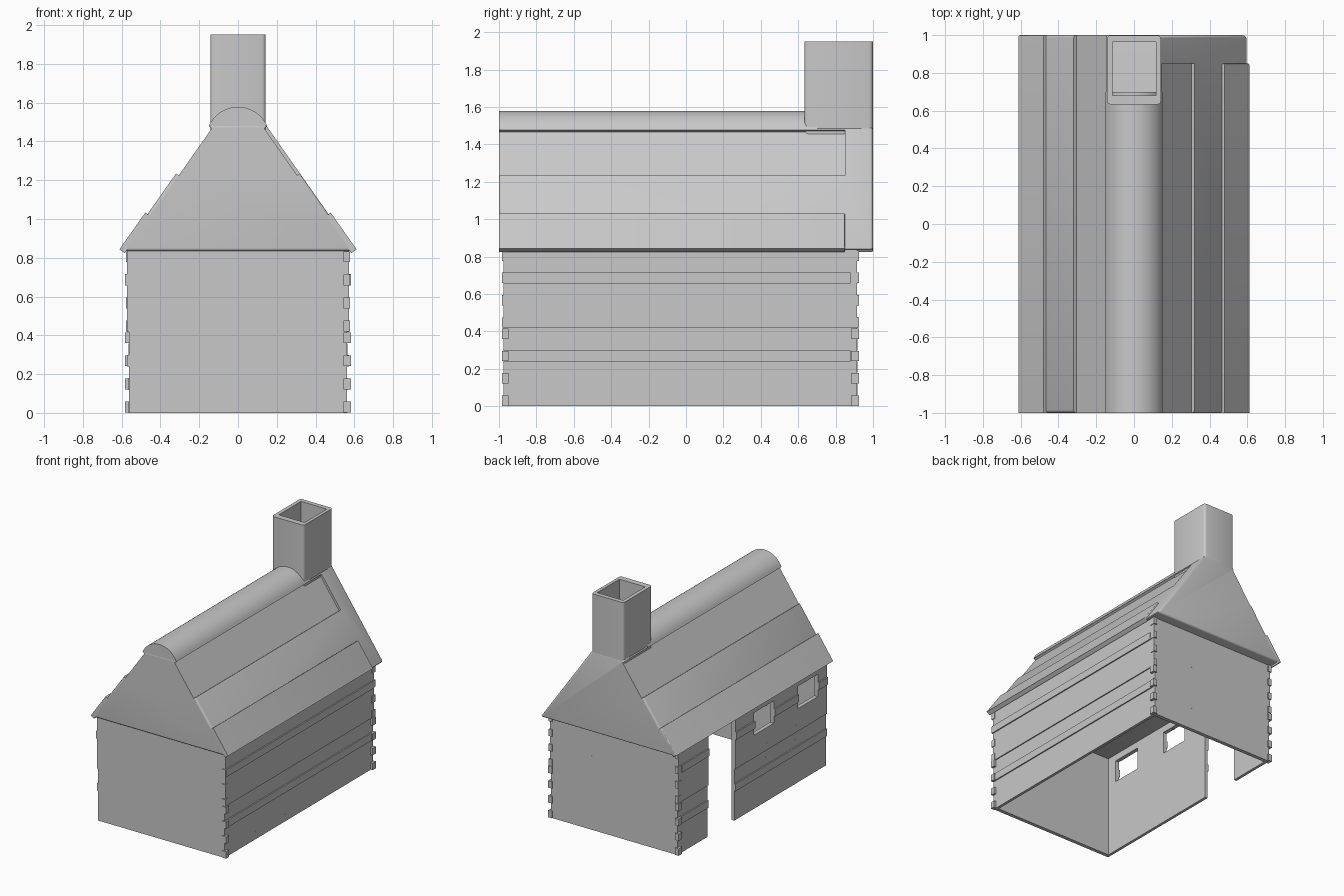
import bpy, bmesh, math
from mathutils import Vector

cube = bpy.data.objects.get("Cube")
if cube:
    bpy.data.objects.remove(cube)

grey = bpy.data.materials.new("light_grey")
grey.use_nodes = True
tone = (0.58, 0.58, 0.58, 1)
grey.diffuse_color = tone
for node in grey.node_tree.nodes:
    if node.type == 'BSDF_PRINCIPLED':
        node.inputs["Base Color"].default_value = tone
        node.inputs["Roughness"].default_value = 0.7


def prism(name, profile, y0, y1):
    """Extrude an (x, z) profile along y."""
    bm = bmesh.new()
    face = bm.faces.new([bm.verts.new((x, y0, z)) for x, z in profile])
    out = bmesh.ops.extrude_face_region(bm, geom=[face])
    verts = [g for g in out["geom"] if isinstance(g, bmesh.types.BMVert)]
    bmesh.ops.translate(bm, verts=verts, vec=(0, y1 - y0, 0))
    bmesh.ops.recalc_face_normals(bm, faces=bm.faces)
    mesh = bpy.data.meshes.new(name)
    bm.to_mesh(mesh)
    bm.free()
    mesh.materials.append(grey)
    obj = bpy.data.objects.new(name, mesh)
    bpy.context.collection.objects.link(obj)
    return obj


def box(name, x0, x1, y0, y1, z0, z1):
    x0, x1 = sorted((x0, x1))
    return prism(name, [(x0, z0), (x1, z0), (x1, z1), (x0, z1)], y0, y1)


def activate(obj):
    bpy.ops.object.select_all(action='DESELECT')
    bpy.context.view_layer.objects.active = obj
    obj.select_set(True)


def cut(obj, cutter):
    """Subtract the cutter and throw it away."""
    mod = obj.modifiers.new("cut", 'BOOLEAN')
    mod.operation = 'DIFFERENCE'
    mod.solver = 'EXACT'
    mod.object = cutter
    activate(obj)
    bpy.ops.object.modifier_apply(modifier=mod.name)
    bpy.data.objects.remove(cutter)


def round_edges(obj, width, wanted):
    bm = bmesh.new()
    bm.from_mesh(obj.data)
    edges = [e for e in bm.edges if wanted(e)]
    bmesh.ops.bevel(bm, geom=edges, offset=width, segments=3, profile=0.5, affect='EDGES')
    bm.to_mesh(obj.data)
    bm.free()


def smooth(obj):
    activate(obj)
    bpy.ops.object.shade_smooth_by_angle(angle=math.radians(40))


# Main measures
EAVE = 0.835
FRONT, BACK = -0.975, 0.915
COURSE = EAVE / 14
THICK = 0.03
TAB_ROWS = (0, 2, 4, 6, 7, 9, 11, 13)

# Roof block with rounded gable edges
foot, head = Vector((0.6, EAVE)), Vector((0.14, 1.49))
roof = prism("roof", [(-foot.x, foot.y), foot, head, (-head.x, head.y)], -1, 1)
round_edges(roof, 0.015, lambda e: min(v.co.z for v in e.verts) < 1.4
            or abs(e.verts[0].co.y - e.verts[1].co.y) < 0.1)


def slope_slab(side, t0, t1, low, high):
    """Quad profile lying on one roof slope, between two heights off it."""
    along = head - foot
    normal = Vector((along.y, -along.x)).normalized()
    pts = [foot + along * t + normal * h
           for t, h in ((t0, low), (t1, low), (t1, high), (t0, high))]
    return [(side * p.x, p.y) for p in pts]


# Recessed upper strips and raised eave boards
for side, label, end in ((1, "left", 0.85), (-1, "right", 1.0)):
    reach = end if side > 0 else 1.1
    cut(roof, prism("cutter", slope_slab(side, 0.61, 0.98, -0.017, 0.1), -1.1, reach))
    board = prism(label + "_eave_board", slope_slab(side, 0, 0.29, -0.02, 0.014), -1, end)
    round_edges(board, 0.008, lambda e: all(v.co.y > 0 for v in e.verts))
    smooth(board)
smooth(roof)

# Rounded ridge cap
radius, centre, half = 0.1635, 1.4145, math.radians(67)
arc = [(radius * math.sin(half * i / 12), centre + radius * math.cos(half * i / 12))
       for i in range(-12, 13)]
smooth(prism("ridge_cap", arc, -1, 0.7))

# Hollow chimney
chimney = box("chimney", -0.143, 0.143, 0.633, 0.999, 1.2, 1.95)
round_edges(chimney, 0.02, lambda e: abs(e.verts[0].co.z - e.verts[1].co.z) > 0.1)
cut(chimney, box("cutter", -0.113, 0.117, 0.68, 0.963, 1.3, 2.1))
smooth(chimney)

# Front and back walls
box("front_wall", -0.56, 0.56, FRONT, FRONT + THICK, 0, EAVE)
box("back_wall", -0.56, 0.56, BACK - THICK, BACK, 0, EAVE)

# Openings in the right wall: y range, z range
OPENINGS = ((-0.86, -0.605, 0.6, 0.78), (-0.30, -0.05, 0.6, 0.78), (0.19, 0.53, -0.1, 1.0))

# Side walls: lower part, thicker upper part and two proud boards
for side, label in ((1, "left"), (-1, "right")):
    layers = (("lower_wall", 0.563, 0, 7, BACK), ("upper_wall", 0.572, 7, 14, BACK),
              ("lower_board", 0.573, 4, 5, 0.88), ("upper_board", 0.582, 11, 12, 0.88))
    for part, outer, row0, row1, end in layers:
        wall = box(label + "_" + part, side * 0.54, side * outer,
                   FRONT, end, row0 * COURSE, row1 * COURSE)
        if side < 0:
            for y0, y1, z0, z1 in OPENINGS:
                if z1 > row0 * COURSE and z0 < row1 * COURSE:
                    cut(wall, box("cutter", -0.7, -0.4, y0, y1, z0, z1))

    # Interlocking corner ends
    for row in TAB_ROWS:
        z0, z1 = row * COURSE + 0.002, (row + 1) * COURSE - 0.002
        outer = 0.582 if row % 2 == 0 else 0.577
        box(label + "_back_tab", side * 0.548, side * outer, 0.882, 0.924, z0, z1)
        if side > 0:
            box(label + "_front_tab", 0.545, outer, -0.983, -0.948, z0, z1)

    # Short board joints
    for row in (0, 2, 5, 7, 9, 13):
        face = 0.564 if row < 7 else 0.573
        for y in (-0.58, -0.21):
            box(label + "_joint", side * 0.55, side * face, y - 0.002, y + 0.002,
                row * COURSE, (row + 1) * COURSE)

# Board joints on the back wall
for row in range(1, 14, 2):
    box("back_joint", 0.198, 0.202, BACK - 0.01, BACK + 0.001, row * COURSE, (row + 1) * COURSE)
